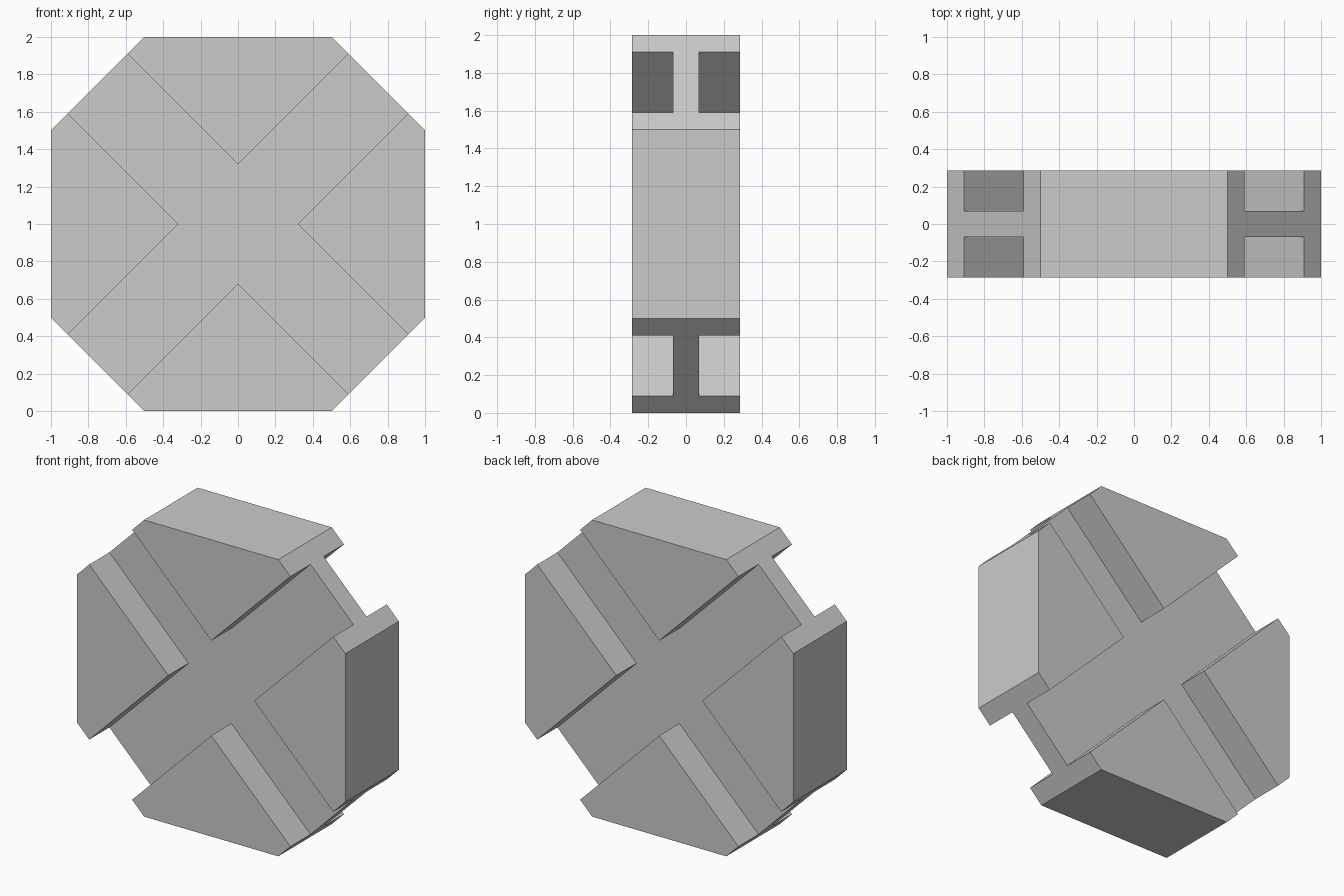
import bpy
import bmesh

if "Cube" in bpy.data.objects:
    bpy.data.objects.remove(bpy.data.objects["Cube"], do_unlink=True)

HALF_DEPTH = 0.285   # raised wedges
WEB_DEPTH = 0.07     # thin cross at the bottom of the channels
CENTRE_Z = 1.0

grey = bpy.data.materials.new("light_grey")
grey.use_nodes = True
grey.diffuse_color = (0.6, 0.6, 0.6, 1)
grey.node_tree.nodes["Principled BSDF"].inputs["Base Color"].default_value = (0.6, 0.6, 0.6, 1)


def turn(point, quarters):
    """Rotate a profile point clockwise by quarter turns."""
    x, z = point
    for _ in range(quarters):
        x, z = z, -x
    return x, z


def prism(name, outline, half, keep_wall=lambda i: True):
    """Extrude an x-z outline both ways along y."""
    bm = bmesh.new()
    front = [bm.verts.new((x, -half, z + CENTRE_Z)) for x, z in outline]
    back = [bm.verts.new((x, half, z + CENTRE_Z)) for x, z in outline]
    bm.faces.new(front)
    bm.faces.new(back[::-1])
    n = len(outline)
    for i in range(n):
        j = (i + 1) % n
        if keep_wall(i):
            bm.faces.new((front[j], front[i], back[i], back[j]))
    # Outlines run clockwise, so turn every face outward
    bmesh.ops.reverse_faces(bm, faces=bm.faces[:])
    mesh = bpy.data.meshes.new(name)
    bm.to_mesh(mesh)
    bm.free()
    mesh.materials.append(grey)
    obj = bpy.data.objects.new(name, mesh)
    bpy.context.collection.objects.link(obj)
    return obj


# Four thick wedges around the octagon
wedge = [(0, 0.32), (-0.59, 0.91), (-0.5, 1), (0.5, 1), (0.59, 0.91)]
for k, side in enumerate(("top", "left", "bottom", "right")):
    prism(side + "_wedge", [turn(p, k if k % 2 == 0 else 4 - k) for p in wedge], HALF_DEPTH)

# Thin diagonal cross joining them; only its arm ends have walls
arm = [(0, 0.32), (0.59, 0.91), (0.91, 0.59)]
cross = [turn(p, k) for k in range(4) for p in arm]
prism("diagonal_cross", cross, WEB_DEPTH, lambda i: i % 3 == 1)
